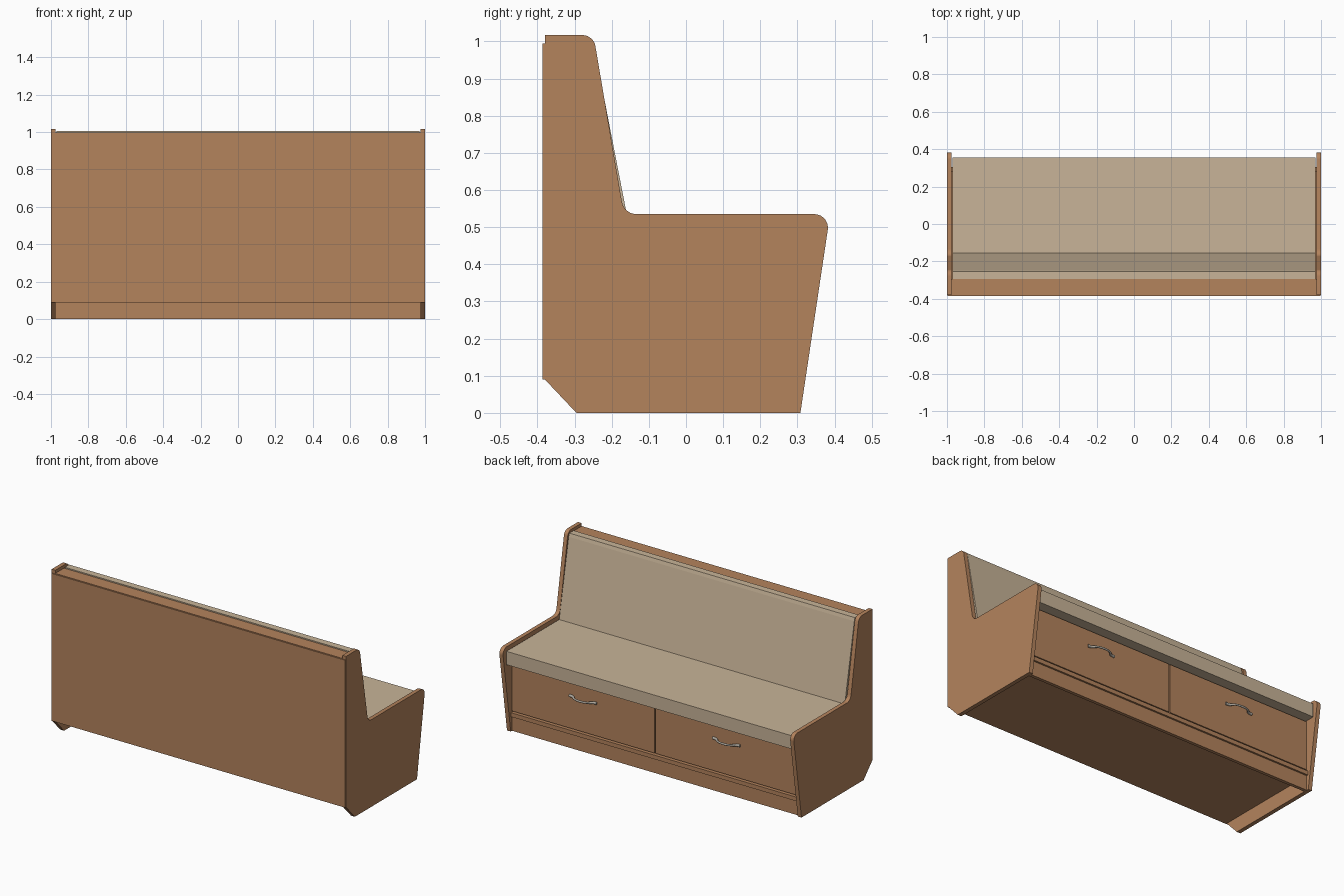
import bpy, bmesh, math
from mathutils import Vector

if "Cube" in bpy.data.objects:
    bpy.data.objects.remove(bpy.data.objects["Cube"])


def material(name, rgb):
    m = bpy.data.materials.new(name)
    m.diffuse_color = (*rgb, 1.0)
    m.use_nodes = True
    m.node_tree.nodes["Principled BSDF"].inputs["Base Color"].default_value = m.diffuse_color
    return m


WOOD = material("warm wood", (0.456, 0.227, 0.108))
FABRIC = material("beige upholstery", (0.578, 0.456, 0.314))
METAL = material("brushed metal", (0.42, 0.39, 0.34))


def rounded(points, steps=6):
    """Turn (y, z, radius) corners into a filleted outline."""
    out = []
    for i, (y, z, r) in enumerate(points):
        p = Vector((y, z))
        if r == 0:
            out.append(p)
            continue
        a = (Vector(points[i - 1][:2]) - p).normalized()
        b = (Vector(points[(i + 1) % len(points)][:2]) - p).normalized()
        half = a.angle(b) / 2
        centre = p + (a + b).normalized() * (r / math.sin(half))
        start = p + a * (r / math.tan(half)) - centre
        end = p + b * (r / math.tan(half)) - centre
        for s in range(steps + 1):
            out.append(centre + start.lerp(end, s / steps).normalized() * r)
    return out


def prism(name, points, x0, x1, mat, smooth=False):
    """Extrude a side-view outline along x."""
    bm = bmesh.new()
    face = bm.faces.new([bm.verts.new((x0, p[0], p[1])) for p in points])
    ext = bmesh.ops.extrude_face_region(bm, geom=[face])
    moved = [v for v in ext["geom"] if isinstance(v, bmesh.types.BMVert)]
    bmesh.ops.translate(bm, verts=moved, vec=(x1 - x0, 0, 0))
    bmesh.ops.recalc_face_normals(bm, faces=bm.faces)
    mesh = bpy.data.meshes.new(name)
    bm.to_mesh(mesh)
    bm.free()
    mesh.materials.append(mat)
    ob = bpy.data.objects.new(name, mesh)
    bpy.context.collection.objects.link(ob)
    if smooth:
        bpy.ops.object.select_all(action='DESELECT')
        ob.select_set(True)
        bpy.context.view_layer.objects.active = ob
        bpy.ops.object.shade_smooth_by_angle(angle=math.radians(30))
    return ob


def board(name, x0, x1, y0, y1, z0, z1, mat=WOOD):
    return prism(name, [(y0, z0), (y1, z0), (y1, z1), (y0, z1)], x0, x1, mat)


# End panels with the bench silhouette
outline = rounded([(-0.38, 1.017, 0), (-0.249, 1.017, 0.035), (-0.167, 0.535, 0.04),
                   (0.388, 0.535, 0.036), (0.308, 0, 0), (-0.295, 0, 0), (-0.38, 0.09, 0)])
for side, x in (("left", -1.0), ("right", 0.975)):
    prism(side + "_end_panel", outline, x, x + 0.025, WOOD, smooth=True)

# Carcass boards
board("back_panel", -0.997, 0.997, -0.386, -0.38, 0.09, 0.995)
board("back_cap", -0.975, 0.975, -0.38, -0.295, 0.972, 0.998)
board("bottom_board", -0.975, 0.975, -0.38, 0.306, 0.09, 0.115)
board("plinth", -0.975, 0.975, 0.275, 0.295, 0, 0.09)
board("seat_board", -0.975, 0.975, -0.38, 0.28, 0.405, 0.43)

# Upholstery
board("seat_cushion", -0.97, 0.97, -0.25, 0.356, 0.43, 0.512, FABRIC)
prism("back_cushion", [(-0.155, 0.512), (-0.247, 0.985), (-0.253, 1.005),
                       (-0.295, 1.005), (-0.295, 0.512)], -0.97, 0.97, FABRIC)

# Drawers with bow handles
for side, s in (("left", -1), ("right", 1)):
    x0, x1 = sorted((s * 0.004, s * 0.97))
    board(side + "_drawer_front", x0, x1, 0.28, 0.3, 0.124, 0.424)

    curve = bpy.data.curves.new(side + "_handle", 'CURVE')
    curve.dimensions = '3D'
    curve.bevel_depth = 0.007
    curve.bevel_resolution = 3
    curve.resolution_u = 8
    path = [(-0.092, 0.302, 1.2), (-0.068, 0.306, 1.1), (-0.045, 0.325, 0.8),
            (0, 0.334, 0.9), (0.045, 0.325, 0.8), (0.068, 0.306, 1.1), (0.092, 0.302, 1.2)]
    spline = curve.splines.new('BEZIER')
    spline.bezier_points.add(len(path) - 1)
    for bp, (x, y, r) in zip(spline.bezier_points, path):
        bp.co = (s * 0.487 + x, y, 0.325)
        bp.radius = r
        bp.handle_left_type = bp.handle_right_type = 'AUTO'
    curve.use_fill_caps = True
    curve.materials.append(METAL)
    handle = bpy.data.objects.new(side + "_handle", curve)
    bpy.context.collection.objects.link(handle)
